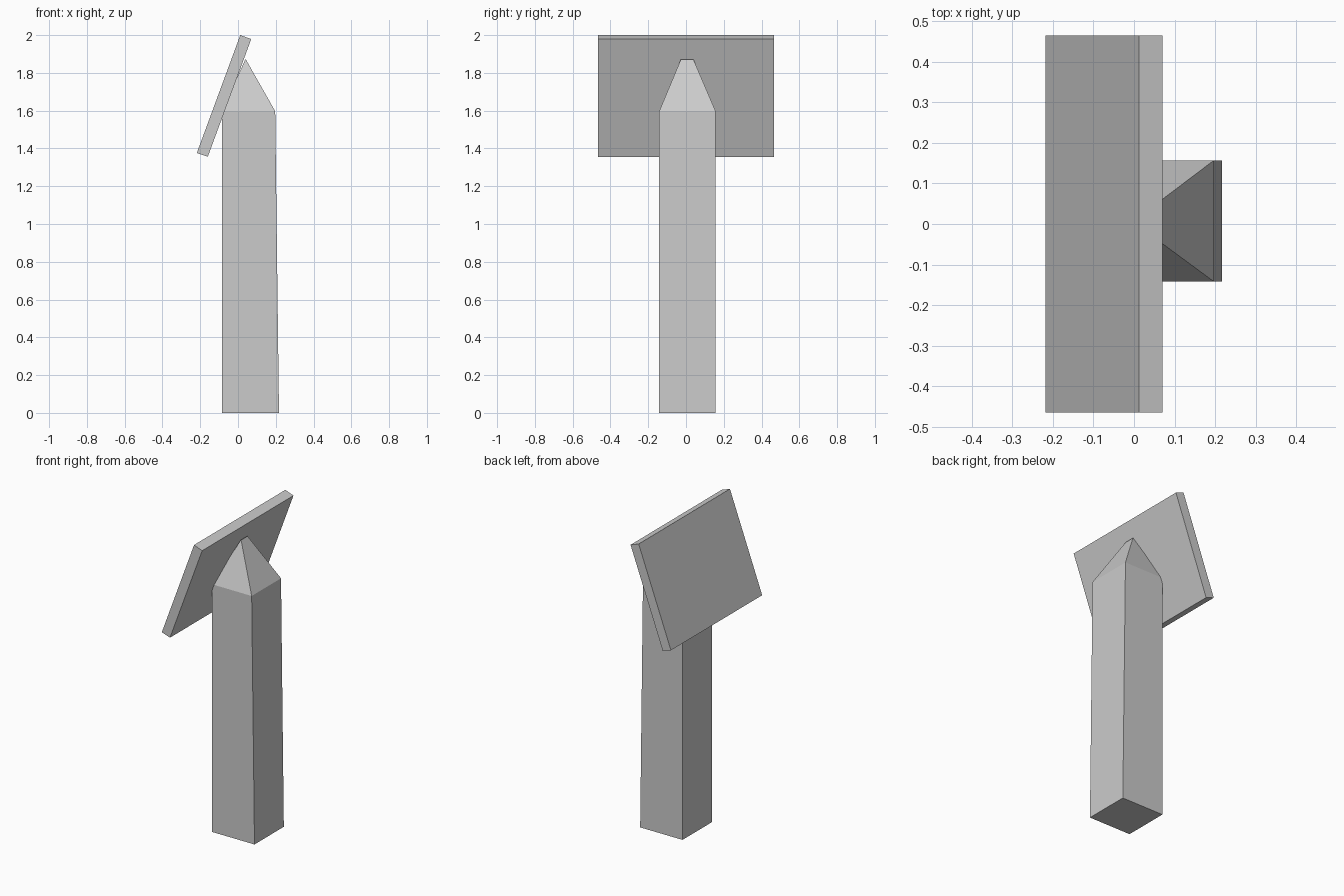
import bpy, bmesh

if "Cube" in bpy.data.objects:
    bpy.data.objects.remove(bpy.data.objects["Cube"])


def loft(name, lower, upper):
    """Solid between two matching four-point loops."""
    bm = bmesh.new()
    a = [bm.verts.new(p) for p in lower]
    b = [bm.verts.new(p) for p in upper]
    return bm, a, b


def bridge(bm, a, b):
    n = len(a)
    for i in range(n):
        bm.faces.new((a[i], a[(i + 1) % n], b[(i + 1) % n], b[i]))


def rect(x0, x1, y0, y1, z):
    return [(x0, y0, z), (x1, y0, z), (x1, y1, z), (x0, y1, z)]


def solid(name, loops):
    """Closed solid lofted through matching four-point loops."""
    bm = bmesh.new()
    rings = [[bm.verts.new(p) for p in loop] for loop in loops]
    for a, b in zip(rings, rings[1:]):
        bridge(bm, a, b)
    bm.faces.new(rings[0][::-1])
    bm.faces.new(rings[-1])
    bmesh.ops.remove_doubles(bm, verts=bm.verts, dist=1e-4)
    bmesh.ops.recalc_face_normals(bm, faces=bm.faces)
    mesh = bpy.data.meshes.new(name)
    bm.to_mesh(mesh)
    bm.free()
    obj = bpy.data.objects.new(name, mesh)
    bpy.context.collection.objects.link(obj)
    return obj


# Post: slightly tapered shaft with a hipped cap ending in a short ridge
solid("post", [
    rect(-0.085, 0.217, -0.142, 0.157, 0.0),
    rect(-0.085, 0.197, -0.142, 0.157, 1.597),
    rect(0.039, 0.041, -0.027, 0.039, 1.872),
])

# Sign board: tilted slab resting against the cap
profile = [(-0.218, 1.376), (-0.160, 1.356), (0.070, 1.979), (0.012, 2.0)]
solid("sign_board", [[(x, y, z) for x, z in profile] for y in (-0.465, 0.465)])
